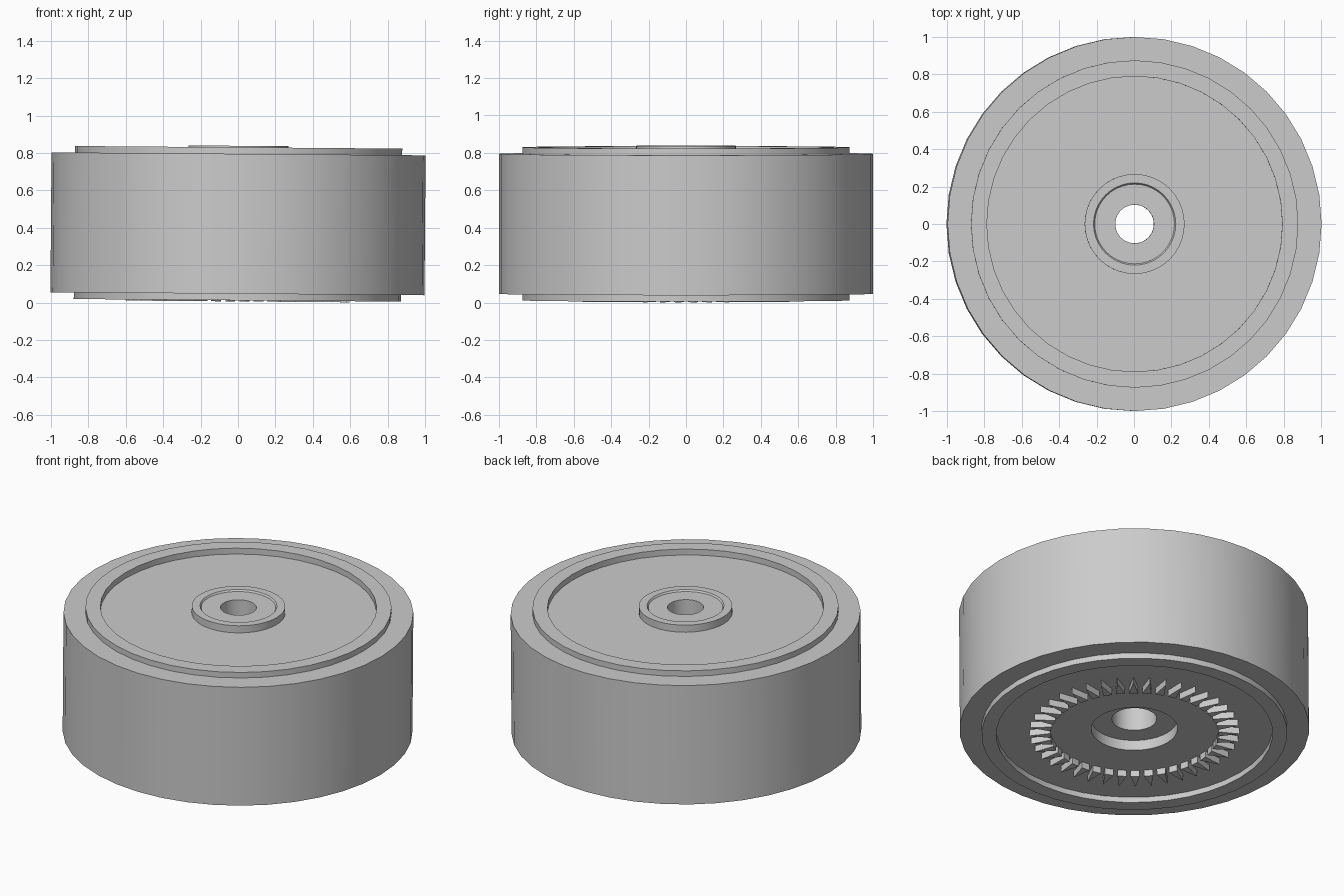
import bpy, bmesh, math
from mathutils import Matrix, Vector

SEGMENTS = 40
TEETH = 40

cube = bpy.data.objects.get("Cube")
if cube:
    bpy.data.objects.remove(cube, do_unlink=True)

grey = bpy.data.materials.new("plain grey")
grey.use_nodes = True
colour = (0.6, 0.6, 0.6, 1)
grey.diffuse_color = colour
grey.node_tree.nodes["Principled BSDF"].inputs["Base Color"].default_value = colour

# The whole wheel leans very slightly around its middle
middle = Matrix.Translation((0, 0, 0.42))
lean = middle @ Matrix.Rotation(0.008, 4, 'Y') @ middle.inverted()


def finish(name, bm, smooth=True):
    bmesh.ops.recalc_face_normals(bm, faces=bm.faces)
    bm.transform(lean)
    mesh = bpy.data.meshes.new(name)
    bm.to_mesh(mesh)
    bm.free()
    mesh.materials.append(grey)
    obj = bpy.data.objects.new(name, mesh)
    bpy.context.collection.objects.link(obj)
    if smooth:
        bpy.ops.object.select_all(action='DESELECT')
        obj.select_set(True)
        bpy.context.view_layer.objects.active = obj
        bpy.ops.object.shade_smooth_by_angle(angle=math.radians(30))
    return obj


def lathe(name, profile):
    """Turn a closed (radius, height) outline around the vertical axis."""
    bm = bmesh.new()
    rings = []
    for i in range(SEGMENTS):
        a = math.tau * i / SEGMENTS
        rings.append([bm.verts.new((r * math.cos(a), r * math.sin(a), z))
                      for r, z in profile])
    n = len(profile)
    for i in range(SEGMENTS):
        here, after = rings[i], rings[(i + 1) % SEGMENTS]
        for j in range(n):
            k = (j + 1) % n
            bm.faces.new((here[j], after[j], after[k], here[k]))
    return finish(name, bm)


# Broad outer tyre
lathe("tyre", [(0.87, 0.047), (1, 0.047), (1, 0.795), (0.87, 0.795)])

# Rim, recessed discs, raised upper hub, lower hub pocket and axle hole
lathe("rim_and_hub", [
    (0.103, 0.828), (0.213, 0.828), (0.22, 0.838), (0.267, 0.838),
    (0.267, 0.793), (0.79, 0.793), (0.79, 0.83), (0.875, 0.83),
    (0.875, 0.012), (0.79, 0.012), (0.79, 0.046), (0.247, 0.046),
    (0.247, 0.11), (0.128, 0.11), (0.128, 0.7), (0.103, 0.7)])

# Ring of pointed drive teeth under the disc
bm = bmesh.new()
plan = [(0.48, -0.026), (0.6, 0), (0.48, 0.026)]
for i in range(TEETH):
    turn = Matrix.Rotation(math.tau * (i + 0.5) / TEETH, 3, 'Z')
    low = [bm.verts.new(turn @ Vector((x, y, 0.006))) for x, y in plan]
    high = [bm.verts.new(turn @ Vector((x, y, 0.05))) for x, y in plan]
    bm.faces.new(low)
    bm.faces.new(high)
    for j in range(3):
        k = (j + 1) % 3
        bm.faces.new((low[j], low[k], high[k], high[j]))
finish("drive_teeth", bm, smooth=False)
